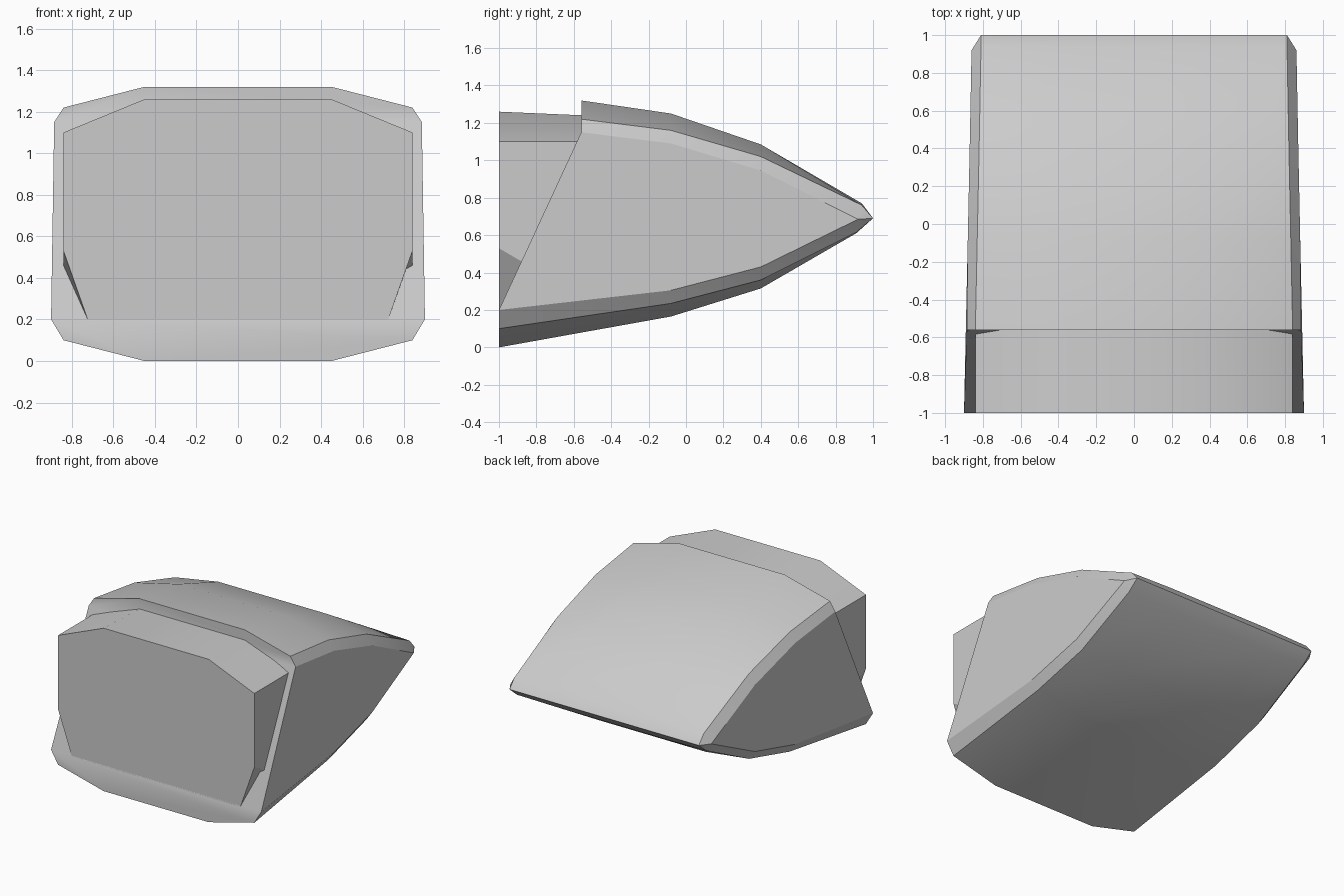
import bpy, bmesh, math

if "Cube" in bpy.data.objects:
    bpy.data.objects.remove(bpy.data.objects["Cube"])


def full_ring(half):
    # right half listed top to bottom, then its mirror bottom to top
    return half + [(-x, y, z) for x, y, z in reversed(half)]


def loft(name, stations, caps):
    bm = bmesh.new()
    rings = [[bm.verts.new(p) for p in full_ring(s)] for s in stations]
    n = len(rings[0])
    for a, b in zip(rings, rings[1:]):
        for i in range(n):
            j = (i + 1) % n
            bm.faces.new((a[i], a[j], b[j], b[i]))
    for ring, idx in caps:
        bm.faces.new([rings[ring][i] for i in idx])
    bmesh.ops.remove_doubles(bm, verts=bm.verts, dist=0.0005)
    bmesh.ops.dissolve_degenerate(bm, edges=bm.edges, dist=0.0005)
    bmesh.ops.recalc_face_normals(bm, faces=bm.faces)
    me = bpy.data.meshes.new(name)
    bm.to_mesh(me)
    bm.free()
    ob = bpy.data.objects.new(name, me)
    bpy.context.collection.objects.link(ob)
    bpy.ops.object.select_all(action='DESELECT')
    ob.select_set(True)
    bpy.context.view_layer.objects.active = ob
    bpy.ops.object.shade_smooth_by_angle(angle=math.radians(30))
    return ob


def station(y_top, y_low, xs, zs):
    return [(x, y_top if i < 3 else y_low, z) for i, (x, z) in enumerate(zip(xs, zs))]


# Tapered wedge shell, running back to a thin rear edge
shell = [
    station(-0.56, -1.0, (.45, .84, .885, .90, .84, .45), (1.32, 1.22, 1.15, .20, .10, 0)),
    station(-0.08, -0.08, (.45, .83, .88, .88, .83, .45), (1.25, 1.16, 1.09, .305, .235, .165)),
    station(0.40, 0.40, (.45, .82, .87, .87, .82, .45), (1.085, 1.02, .945, .43, .36, .315)),
    [(.45, .94, .77), (.81, .94, .76), (.86, .92, .685),
     (.86, .92, .685), (.81, .91, .615), (.45, .91, .61)],
    [(x, 1.0, .69) for x in (.45, .81, .81, .81, .81, .45)],
]
# front closed by an upright brow, a sloping panel and a lower lip
loft("wedge_shell", shell, [(0, (0, 1, 2, 9, 10, 11)), (0, (2, 3, 8, 9)), (0, (3, 4, 5, 6, 7, 8))])

# Front block set into the sloping opening
block = [
    [(.45, -1.0, 1.26), (.84, -1.0, 1.10), (.84, -1.0, .53), (.72, -1.0, .19)],
    [(.45, -.54, 1.24), (.84, -.54, 1.10), (.84, -.54, .26), (.72, -.54, .18)],
]
loft("front_block", block, [(0, range(8)), (1, range(8))])
